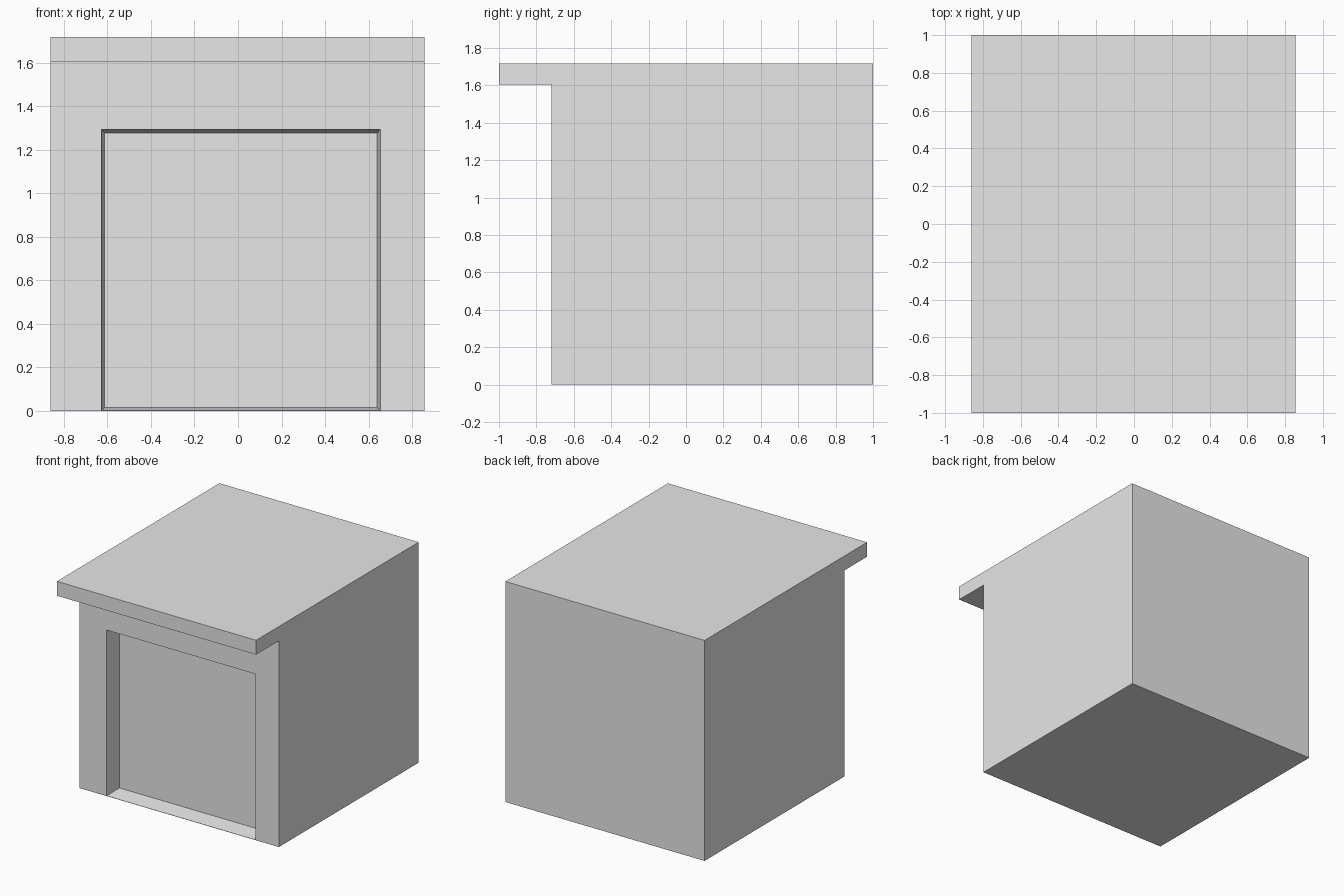
import bpy
import bmesh

if "Cube" in bpy.data.objects:
    bpy.data.objects.remove(bpy.data.objects["Cube"], do_unlink=True)

LEFT, RIGHT = -0.86, 0.856
FRONT, BACK, EAVE = -0.72, 1.0, -1.0
SOFFIT, TOP = 1.605, 1.717

grey = bpy.data.materials.new("plain_grey")
grey.use_nodes = True
grey.diffuse_color = (0.8, 0.8, 0.8, 1)
grey.node_tree.nodes["Principled BSDF"].inputs["Base Color"].default_value = (0.8, 0.8, 0.8, 1)

bm = bmesh.new()

# Side profile with the roof overhang, extruded across the width
profile = [(FRONT, 0), (BACK, 0), (BACK, TOP), (EAVE, TOP), (EAVE, SOFFIT), (FRONT, SOFFIT)]
side = bm.faces.new([bm.verts.new((LEFT, y, z)) for y, z in profile])
ext = bmesh.ops.extrude_face_region(bm, geom=[side])
moved = [v for v in ext["geom"] if isinstance(v, bmesh.types.BMVert)]
bmesh.ops.translate(bm, verts=moved, vec=(RIGHT - LEFT, 0, 0))
bmesh.ops.recalc_face_normals(bm, faces=bm.faces[:])


def place_corners(face, x0, x1, z0, z1, y):
    """Move a quad's corners onto an upright rectangle."""
    mid = face.calc_center_median()
    for v in face.verts:
        v.co = (x0 if v.co.x < mid.x else x1, y, z0 if v.co.z < mid.z else z1)


# Doorway opening in the front wall, then its slightly tapered recess
wall = next(f for f in bm.faces
            if f.normal.y < -0.9 and f.calc_center_median().y > EAVE + 0.1)
bmesh.ops.inset_individual(bm, faces=[wall], thickness=0.1)
place_corners(wall, -0.627, 0.654, 0.002, 1.293, FRONT)
bmesh.ops.inset_individual(bm, faces=[wall], thickness=0.02)
place_corners(wall, -0.612, 0.638, 0.016, 1.276, FRONT + 0.135)

mesh = bpy.data.meshes.new("garage_shell")
bm.to_mesh(mesh)
bm.free()
mesh.materials.append(grey)
shell = bpy.data.objects.new("garage_shell", mesh)
bpy.context.collection.objects.link(shell)
